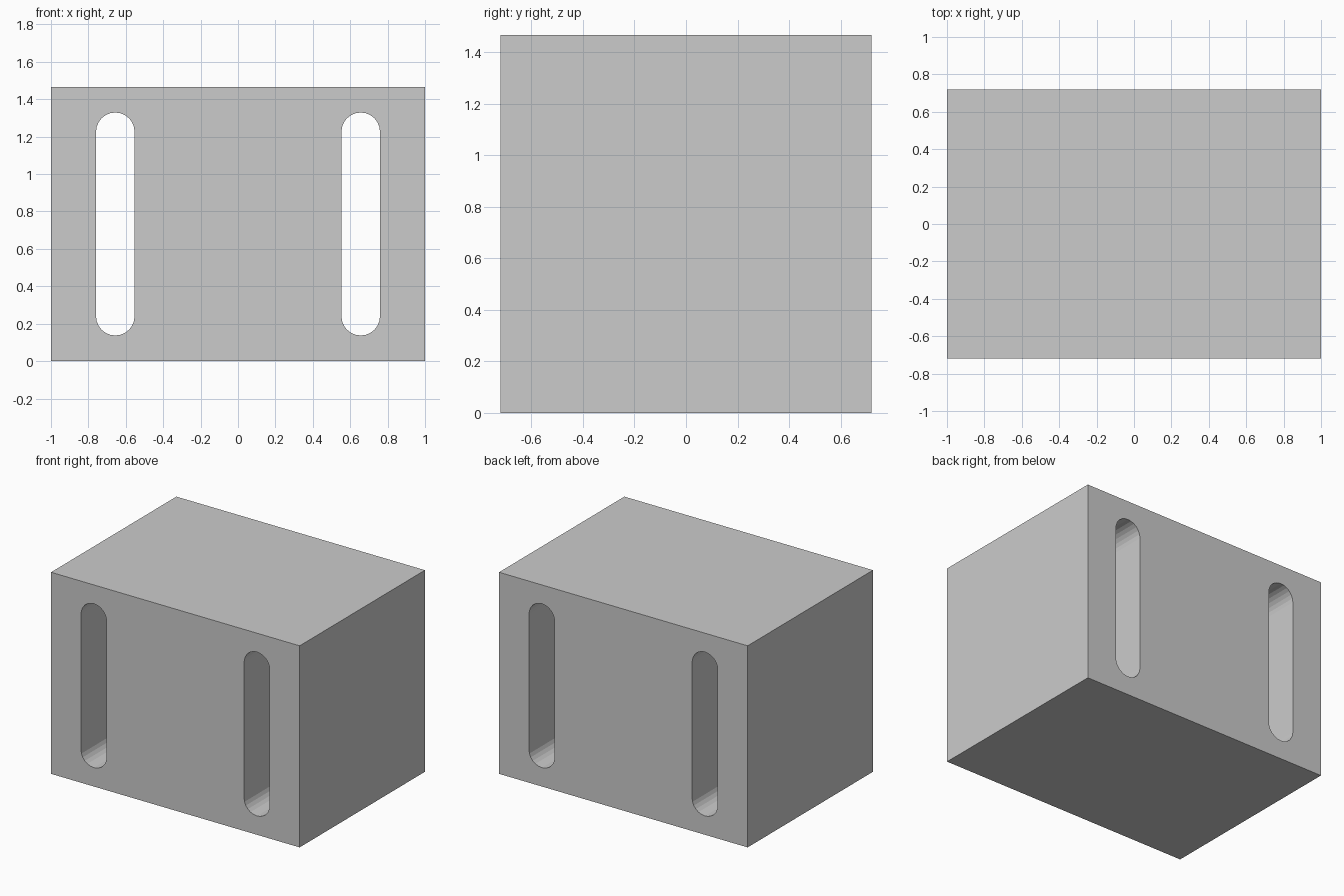
import bpy, bmesh
from math import pi, cos, sin

if "Cube" in bpy.data.objects:
    bpy.data.objects.remove(bpy.data.objects["Cube"])

W, D, H = 2.0, 1.44, 1.466           # block size
SLOT_X, SLOT_R = 0.656, 0.103        # slot centre and end radius
SLOT_LOW, SLOT_HIGH = 0.137, 1.329   # slot bottom and top
ARC = 12                             # facets per rounded end


def prism(name, profile, depth):
    """Extrude an x-z outline along y, centred on y = 0."""
    bm = bmesh.new()
    face = bm.faces.new([bm.verts.new((x, -depth / 2, z)) for x, z in profile])
    out = bmesh.ops.extrude_face_region(bm, geom=[face])
    verts = [v for v in out["geom"] if isinstance(v, bmesh.types.BMVert)]
    bmesh.ops.translate(bm, verts=verts, vec=(0, depth, 0))
    bmesh.ops.recalc_face_normals(bm, faces=bm.faces)
    mesh = bpy.data.meshes.new(name)
    bm.to_mesh(mesh)
    bm.free()
    obj = bpy.data.objects.new(name, mesh)
    bpy.context.collection.objects.link(obj)
    return obj


def slot_outline(cx):
    """Upright slot with half-round ends."""
    ends = ((SLOT_HIGH - SLOT_R, 0), (SLOT_LOW + SLOT_R, pi))
    return [(cx + SLOT_R * cos(start + pi * i / ARC), cz + SLOT_R * sin(start + pi * i / ARC))
            for cz, start in ends for i in range(ARC + 1)]


# Solid block
block = prism("slotted_block", [(-W / 2, 0), (W / 2, 0), (W / 2, H), (-W / 2, H)], D)

# Two slots cut right through from front to back
for side in (-1, 1):
    cutter = prism("slot_cutter", slot_outline(side * SLOT_X), D + 0.4)
    cutter.hide_render = True
    cut = block.modifiers.new("slot", "BOOLEAN")
    cut.operation = "DIFFERENCE"
    cut.solver = "EXACT"
    cut.object = cutter
    bpy.context.view_layer.objects.active = block
    bpy.ops.object.modifier_apply(modifier=cut.name)
    bpy.data.objects.remove(cutter)
